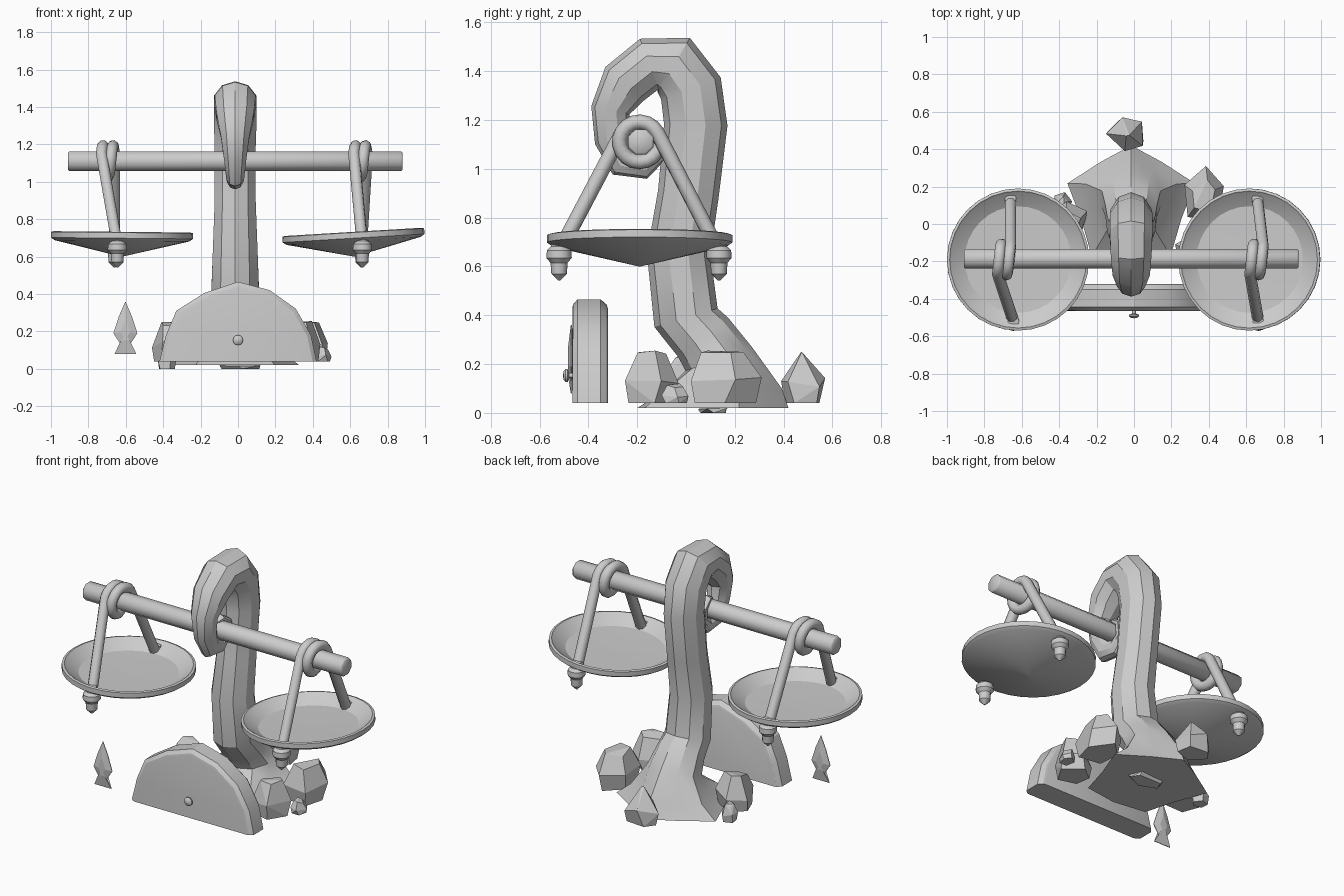
import bpy, bmesh, math, random
from mathutils import Vector

if "Cube" in bpy.data.objects:
    bpy.data.objects.remove(bpy.data.objects["Cube"])


def finish(name, bm, smooth=None):
    bmesh.ops.recalc_face_normals(bm, faces=bm.faces)
    me = bpy.data.meshes.new(name)
    bm.to_mesh(me)
    bm.free()
    ob = bpy.data.objects.new(name, me)
    bpy.context.collection.objects.link(ob)
    if smooth:
        bpy.ops.object.select_all(action='DESELECT')
        ob.select_set(True)
        bpy.context.view_layer.objects.active = ob
        bpy.ops.object.shade_smooth_by_angle(angle=math.radians(smooth))
    return ob


def loft(name, rings, smooth=None):
    """Bridge equal-length rings of points and cap both ends."""
    bm = bmesh.new()
    vs = [[bm.verts.new(p) for p in r] for r in rings]
    n = len(rings[0])
    for a, b in zip(vs, vs[1:]):
        for i in range(n):
            j = (i + 1) % n
            bm.faces.new((a[i], a[j], b[j], b[i]))
    bm.faces.new(vs[0])
    bm.faces.new(vs[-1])
    return finish(name, bm, smooth)


def lathe(name, profile, loc, seg, tilt=(0, 0, 0), smooth=35):
    rings = [[(r * math.cos(math.tau * i / seg), r * math.sin(math.tau * i / seg), z)
              for i in range(seg)] for r, z in profile]
    ob = loft(name, rings, smooth)
    ob.location, ob.rotation_euler = loc, tilt
    return ob


def rock(name, lo, hi, seed, top=.6):
    """Chunky stone: jittered six-sided block with a smaller top, fitted to a box."""
    rnd = random.Random(seed)
    turn = rnd.random() * math.tau
    pts = []
    for z, r in ((0, .9), (.45, 1.05), (1, top)):
        for i in range(5):
            a = turn + math.tau * (i + rnd.uniform(-.2, .2)) / 5
            pts.append(Vector((r * math.cos(a), r * math.sin(a), z + rnd.uniform(-.12, .12) * (z > 0))))
    mn = [min(p[i] for p in pts) for i in range(3)]
    mx = [max(p[i] for p in pts) for i in range(3)]
    bm = bmesh.new()
    for p in pts:
        bm.verts.new([lo[i] + (hi[i] - lo[i]) * (p[i] - mn[i]) / (mx[i] - mn[i]) for i in range(3)])
    hull = bmesh.ops.convex_hull(bm, input=bm.verts)
    junk = [v for v in hull["geom_interior"] if isinstance(v, bmesh.types.BMVert)]
    bmesh.ops.delete(bm, geom=junk, context='VERTS')
    bmesh.ops.dissolve_limit(bm, angle_limit=math.radians(12), verts=bm.verts, edges=bm.edges)
    return finish(name, bm)


# Hooked post: (y, z, half depth, half width) along the centre line, tip curled round the beam
path = [(.11, .02, .31, .32), (.135, .10, .23, .23), (.135, .22, .145, .165), (.07, .31, .13, .145),
        (.0, .39, .135, .135), (-.03, .65, .13, .125), (.01, .90, .125, .115),
        (.04, 1.18, .13, .115), (.02, 1.33, .13, .12), (-.05, 1.425, .13, .12),
        (-.15, 1.43, .11, .115), (-.25, 1.35, .105, .105), (-.31, 1.24, .08, .08),
        (-.30, 1.12, .075, .062), (-.255, 1.03, .07, .05), (-.17, 1.01, .052, .045),
        (-.115, 1.06, .04, .045), (-.115, 1.135, .032, .05), (-.17, 1.175, .022, .04),
        (-.215, 1.16, .01, .02)]
rings = []
SIDES = 10
for k, (y, z, hd, hw) in enumerate(path):
    a, b = path[max(k - 1, 0)], path[min(k + 1, len(path) - 1)]
    t = Vector((0, b[0] - a[0], b[1] - a[1])).normalized()
    if k < 3:
        t = Vector((0, .0 if k < 2 else -.35, 1)).normalized()
    side = Vector((0, t.z, -t.y))          # outward in the hook plane
    ring = []
    for i in range(SIDES):
        ang = math.tau * i / SIDES
        f = 1 + (.12 if i % 2 == 0 else -.12) * (k < 2)   # root lobes
        if k == 0 and i in (0, 5):
            f = 1
        ring.append(Vector((-.015, y, z)) + side * hd * f * math.cos(ang)
                    + Vector((hw * f * math.sin(ang), 0, 0)))
    rings.append(ring)
loft("hooked_post", rings, 30)

# Balance beam
loft("beam", [[(x, -.185 + r * math.cos(math.tau * (i + .5) / 8),
                1.11 + r * math.sin(math.tau * (i + .5) / 8)) for i in range(8)]
              for x, r in ((-.91, .048), (-.903, .056), (.873, .056), (.88, .048))], 50)

# Pans, ropes and rope knots
pan = [(.004, -.11), (.36, -.026), (.38, -.012), (.38, .018), (.366, .022), (.355, .012),
       (.285, -.03), (.004, -.036)]
knot = [(.004, .05), (.03, .045), (.033, .012), (.05, -.004), (.052, -.035), (.035, -.055),
        (.032, -.10), (.004, -.128)]
for side, cx, x0, x1, xf, xb, tilt in (("left", -.62, -.73, -.66, -.645, -.66, .01),
                                       ("right", .617, .62, .69, .665, .66, -.06)):
    lathe(side + "_pan", pan, (cx, -.19, .71), 32, (0, tilt, 0), 25)
    pts = [(xf, -.52, .66)]
    for i in range(25):
        u = i / 24
        phi = math.radians(153 - 486 * u)
        pts.append((x0 + (x1 - x0) * u, -.19 + .082 * math.cos(phi), 1.11 + .082 * math.sin(phi)))
    pts.append((xb, .135, .66))
    cu = bpy.data.curves.new(side + "_rope", 'CURVE')
    cu.dimensions = '3D'
    cu.bevel_depth, cu.bevel_resolution, cu.use_fill_caps = .031, 2, True
    sp = cu.splines.new('POLY')
    sp.points.add(len(pts) - 1)
    for p, q in zip(sp.points, pts):
        p.co = (*q, 1)
    bpy.context.collection.objects.link(bpy.data.objects.new(side + "_rope", cu))
    for tag, x, y in (("front", xf, -.52), ("back", xb, .135)):
        lathe(side + "_" + tag + "_knot", knot, (x, y, .67), 12)

# Round-topped door slab with softened rim
top = [(.42, .04), (.39, .18), (.31, .32), (.17, .42), (.0, .465),
       (-.18, .405), (-.33, .31), (-.385, .18), (-.42, .04)]
loft("door_slab", [[(x * s, y, .04 + (z - .04) * s) for x, z in top]
                   for y, s in ((-.466, .91), (-.463, .95), (-.445, 1), (-.35, 1), (-.325, .95), (-.32, .91))], 30)

# Door knob
lathe("door_knob", [(.01, -.02), (.01, .02), (.027, .026), (.027, .034), (.018, .042), (.003, .045)],
      (0, -.459, .153), 12, (math.pi / 2, 0, 0))

# Arrowhead pointer with ridged faces
half = [(.035, .28), (.064, .19), (.025, .13), (.058, .08)]
outline = [(0, .36)] + half + [(-x, z) for x, z in reversed(half)]
loft("arrowhead", [[(-.602 + x * s, y, .2 + (z - .2) * s) for x, z in outline]
                   for y, s in ((-.484, .4), (-.472, 1), (-.468, 1), (-.456, .4))])

# Stones around the foot
rock("stone_right", (.27, .02, .04), (.48, .31, .255), 3)
rock("stone_right_front", (.22, -.25, .04), (.44, -.03, .255), 8)
rock("stone_right_small", (.41, -.10, .04), (.50, .01, .12), 5)
rock("stone_left", (-.46, -.09, .04), (-.25, .12, .25), 11)
rock("stone_left_small", (-.43, .08, .0), (-.33, .17, .11), 6)
rock("stone_back", (-.15, .39, .04), (.05, .57, .25), 14, .12)
rock("pebble_under_foot", (-.1, .05, .0), (.12, .17, .04), 2)
